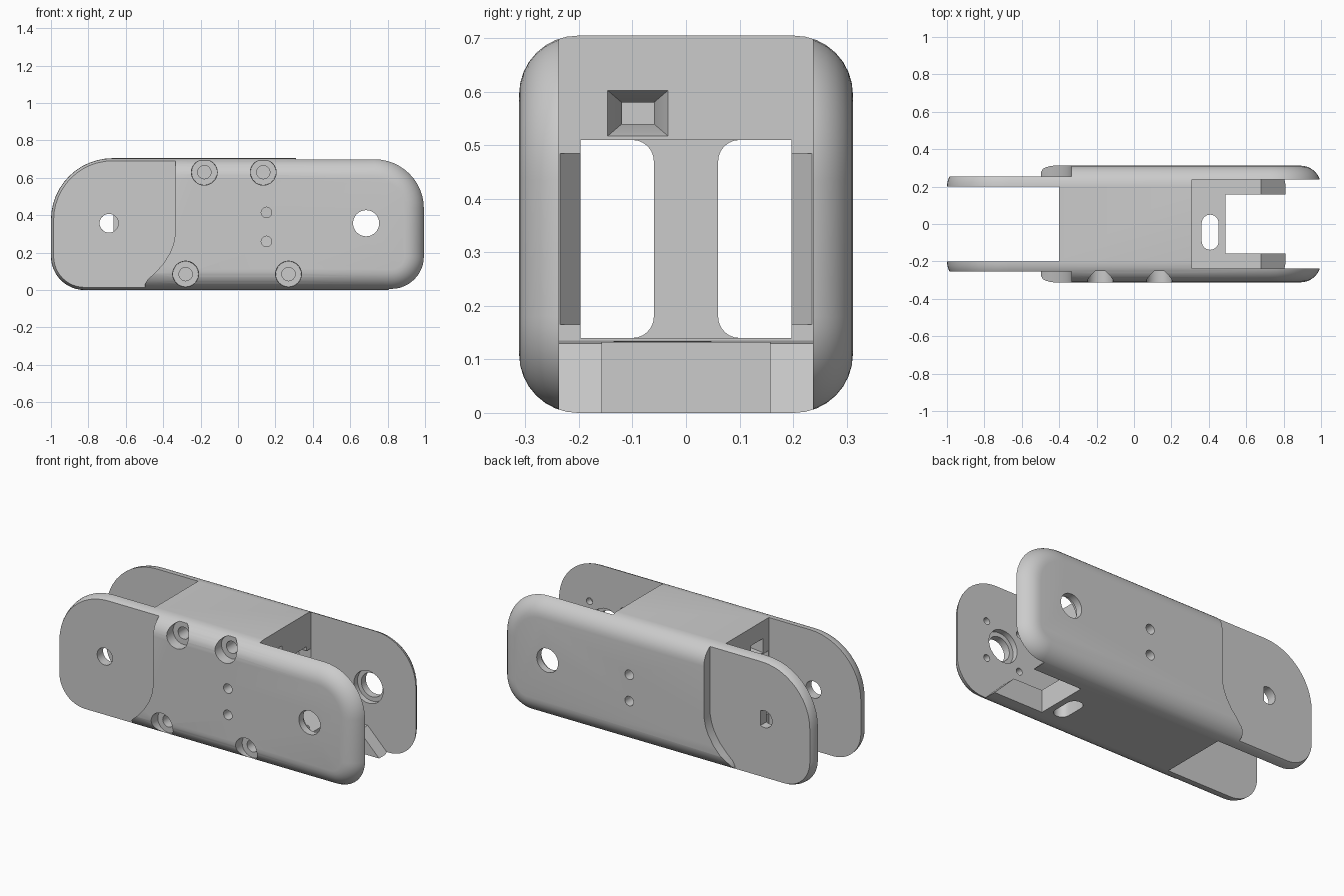
import bpy, bmesh, math
from mathutils import Vector

if "Cube" in bpy.data.objects:
    bpy.data.objects.remove(bpy.data.objects["Cube"])

H = 0.705
AXES = {'x': lambda a, b, d: (d, a, b), 'y': lambda a, b, d: (a, d, b), 'z': lambda a, b, d: (a, b, d)}


def arc(cx, cz, r, a0, a1, n=12):
    return [(cx + r * math.cos(math.radians(a0 + (a1 - a0) * i / n)),
             cz + r * math.sin(math.radians(a0 + (a1 - a0) * i / n))) for i in range(n + 1)]


def loft(name, rings):
    """Closed solid through rings with equal point counts."""
    bm = bmesh.new()
    vs = [[bm.verts.new(p) for p in ring] for ring in rings]
    n = len(vs[0])
    for a, b in zip(vs, vs[1:]):
        for i in range(n):
            j = (i + 1) % n
            bm.faces.new((a[i], a[j], b[j], b[i]))
    bm.faces.new(vs[0])
    bm.faces.new(vs[-1])
    bmesh.ops.recalc_face_normals(bm, faces=bm.faces)
    me = bpy.data.meshes.new(name)
    bm.to_mesh(me)
    bm.free()
    ob = bpy.data.objects.new(name, me)
    bpy.context.collection.objects.link(ob)
    return ob


def outline(inset):
    """Rounded side outline, shrunk by inset."""
    pts = []
    for cx, cz, r, a in ((-0.67, H - 0.33, 0.33, 180), (0.73, H - 0.27, 0.27, 90),
                         (0.82, 0.18, 0.18, 0), (-0.82, 0.18, 0.18, -90)):
        pts += arc(cx, cz, r - inset, a, a - 90)
    return pts


# Full link body with rounded outer edges
R, Y = 0.11, 0.312
rings = []
N = 8
steps = [90 * i / N for i in range(N, -1, -1)]
for side in (-1, 1):
    for t in (steps if side < 0 else reversed(steps)):
        t = math.radians(t)
        y = side * (Y - R + R * math.sin(t))
        rings.append([(x, y, z) for x, z in outline(R * (1 - math.cos(t)))])
body = loft("link_body", rings)
bpy.context.view_layer.objects.active = body


def cut(cutter):
    cutter.hide_render = True
    m = body.modifiers.new("cut", 'BOOLEAN')
    m.operation, m.solver, m.object = 'DIFFERENCE', 'EXACT', cutter
    bpy.ops.object.modifier_apply(modifier=m.name)
    bpy.data.objects.remove(cutter)


def cut_prism(axis, pts, d0, d1):
    cut(loft("cutter", [[AXES[axis](a, b, d) for a, b in pts] for d in (d0, d1)]))


def cut_box(x0, x1, y0, y1, z0, z1):
    cut_prism('z', [(x0, y0), (x1, y0), (x1, y1), (x0, y1)], z0, z1)


def cut_hole(x, z, r, y0, y1, r2=None, n=32):
    cut(loft("cutter", [[(a, y, b) for a, b in arc(x, z, q, 0, 360, n)[:-1]]
                        for y, q in ((y0, r), (y1, r2 or r))]))


# Left fork gap and outer recesses
cut_box(-1.2, -0.4, -0.2, 0.2, -0.1, 0.9)
recess = [(-1.2, -0.1), (-1.2, 0.9), (-0.335, 0.9), (-0.335, 0.30), (-0.345, 0.245), (-0.365, 0.195),
          (-0.40, 0.14), (-0.445, 0.09), (-0.485, 0.055), (-0.497, 0.03), (-0.497, -0.1)]
for s in (-1, 1):
    cut_prism('y', recess, s * 0.255, s * 0.5)

# Right fork gap, leaving the low floor and sloped ears
cut_prism('y', [(0.31, 0.9), (0.31, 0.135), (0.68, 0.13), (0.91, -0.1), (1.2, -0.1), (1.2, 0.9)],
          -0.237, 0.237)
cut_box(0.49, 1.2, -0.157, 0.157, -0.1, 0.3)

# Central tunnel with a filleted pillar
cut_box(-0.5, 0.05, -0.197, 0.197, 0.14, 0.51)
cut_box(0.2, 0.4, -0.197, 0.197, 0.14, 0.51)
cut_prism('z', [(0.25, -0.19), (0.25, 0.19), (0.312, 0.237), (0.35, 0.237), (0.35, -0.237),
                (0.312, -0.237)], 0.165, 0.485)
for s in (-1, 1):
    side = [(0.197, 0.14), (0.197, 0.51)] + arc(0.1, 0.47, 0.04, 90, 180, 6) + arc(0.1, 0.18, 0.04, 180, 270, 6)
    cut_prism('x', [(s * y, z) for y, z in side], 0.0, 0.25)

# Cable funnels in the upper block
for x0, x1, x2 in ((0.33, 0.25, 0.0), (-0.42, -0.35, -0.1)):
    rings = []
    for x, w, h in ((x0, 0.065, 0.05), (x1, 0.03, 0.02), (x2, 0.03, 0.02)):
        rings.append([(x, -0.09 + a * w, 0.56 + b * h) for a, b in ((-1, -1), (1, -1), (1, 1), (-1, 1))])
    cut(loft("cutter", rings))

# Slot through the floor
cut_prism('z', arc(0.407, 0.005, 0.045, 0, 180) + arc(0.407, -0.093, 0.045, 180, 360), -0.1, 0.3)

# Screw counterbores on the front
for x, z in ((-0.18, 0.63), (0.135, 0.63), (-0.28, 0.085), (0.27, 0.085)):
    cut_hole(x, z, 0.072, -0.4, -0.25, 0.068)
    cut_hole(x, z, 0.036, -0.26, 0.0, n=16)

# Small wall holes, both sides
for z in (0.26, 0.415):
    for s in (-1, 1):
        cut_hole(0.152, z, 0.028, s * 0.4, s * 0.15, n=20)

# Right pivot holes, with inner bores and blind fixing holes
cut_hole(0.685, 0.357, 0.07, -0.4, 0.4)
for s in (-1, 1):
    cut_hole(0.685, 0.357, 0.095, s * 0.22, s * 0.27)
for a in (-1, 1):
    for b in (-1, 1):
        cut_hole(0.685 + a * 0.11, 0.357 + b * 0.11, 0.02, -0.22, -0.275, n=16)

# Left pivot: round at the front, D-shaped at the back
cut_hole(-0.69, 0.357, 0.05, -0.4, 0.0)
cut_prism('y', arc(-0.69, 0.357, 0.05, 60, 300, 24), 0.1, 0.4)

# Crisp edges, smooth curves
body.select_set(True)
bpy.ops.object.shade_smooth_by_angle(angle=math.radians(25))
